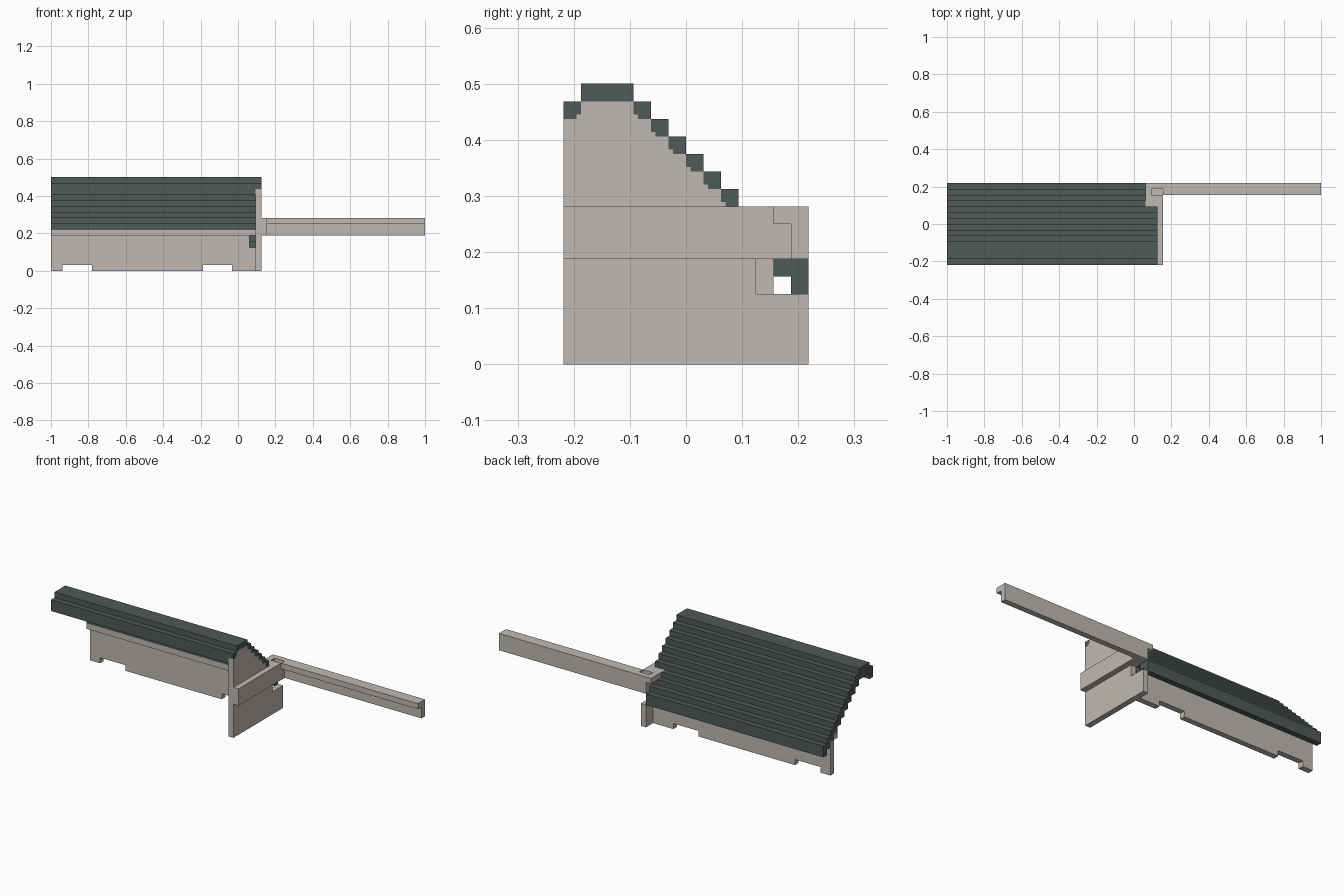
import bpy
import bmesh
from mathutils import Vector

cube = bpy.data.objects.get("Cube")
if cube:
    bpy.data.objects.remove(cube)

U = 1 / 32  # one grid block


def material(name, color):
    m = bpy.data.materials.new(name)
    m.use_nodes = True
    m.diffuse_color = color
    m.node_tree.nodes["Principled BSDF"].inputs["Base Color"].default_value = color
    return m


PLASTER = material("warm grey", (0.52, 0.485, 0.445, 1))
SLATE = material("dark slate", (0.08, 0.103, 0.098, 1))


def extrude(name, outline, axis, start, end, mat):
    """Extrude a closed outline, in blocks, along x or y."""
    pts = [p for i, p in enumerate(outline) if p != outline[i - 1]]
    bm = bmesh.new()

    def place(a, z, t):
        return Vector((t, a, z) if axis == "x" else (a, t, z)) * U

    face = bm.faces.new([bm.verts.new(place(a, z, start)) for a, z in pts])
    grown = bmesh.ops.extrude_face_region(bm, geom=[face])["geom"]
    shift = place(0, 0, end - start)
    bmesh.ops.translate(bm, vec=shift, verts=[g for g in grown if isinstance(g, bmesh.types.BMVert)])
    bmesh.ops.recalc_face_normals(bm, faces=bm.faces[:])
    mesh = bpy.data.meshes.new(name)
    bm.to_mesh(mesh)
    bm.free()
    mesh.materials.append(mat)
    obj = bpy.data.objects.new(name, mesh)
    bpy.context.collection.objects.link(obj)
    return obj


def box(name, x, y, z, mat=PLASTER):
    rect = [(y[0], z[0]), (y[1], z[0]), (y[1], z[1]), (y[0], z[1])]
    return extrude(name, rect, "x", x[0], x[1], mat)


def stairs(columns):
    """Stepped line from (start, end, height) columns."""
    return [p for a, b, z in columns for p in ((a, z), (b, z))]


def roof_columns(last):
    return [(-7, -6, 15), (-6, -3, 16)] + [(j, j + 1, 12 - j) for j in range(-3, last)]


def roof(name, top, bottom, start, end):
    extrude(name, stairs(top) + stairs(bottom)[::-1], "x", start, end, SLATE)


# Stepped roof: two blocks thick, with a cut-back step beside the corner joint
full = roof_columns(7)
under = [(a, b, z - 2) for a, b, z in full]
roof("roof", full, under, -32, 2)
notched = [(a, b, 8 if a == 3 else z) for a, b, z in full]
roof("roof_end", notched, under, 2, 3)

# Thin roof lip over the gable, with small corner fillets below each step
seat = [(-7, -6.25, 14), (-6.25, -6, 14.25), (-6, -3, 15)]
for j in range(-3, 3):
    seat += [(j, j + 0.25, 11.25 - j), (j + 0.25, j + 1, 11 - j)]
roof("roof_lip", roof_columns(3), seat, 3, 4)

# Gable wall with a slot at the rear
gable = [(-7, 0), (7, 0), (7, 4), (4, 4), (4, 6), (7, 6), (7, 8), (3, 8)]
extrude("gable_wall", gable + stairs(seat)[::-1], "x", 3, 4, PLASTER)

# Long rear wall with foot notches and a slot at its end
feet = stairs([(-32, -30, 0), (-30, -25, 1), (-25, -6, 0), (-6, -1, 1), (-1, 3, 0)])
extrude("long_wall", feet + [(3, 4), (2, 4), (2, 6), (-32, 6)], "y", 4, 5, PLASTER)
box("wall_ledge", (-32, 3), (3, 4), (6, 7))

# Beam across the outside of the gable
box("cross_beam", (4, 5), (-7, 7), (6, 8))
box("cross_beam_top", (4, 5), (-7, 3), (8, 9))

# Corner joint around an open socket
box("joint_front", (2, 5), (3, 5), (8, 9))
box("joint_inner", (2, 3), (5, 6), (8, 9))
box("joint_back", (2, 5), (6, 7), (8, 9))

# Long angled beam
angle = [(5, 8), (6, 8), (6, 6), (7, 6), (7, 9), (5, 9)]
extrude("long_beam", angle, "x", 5, 32, PLASTER)
